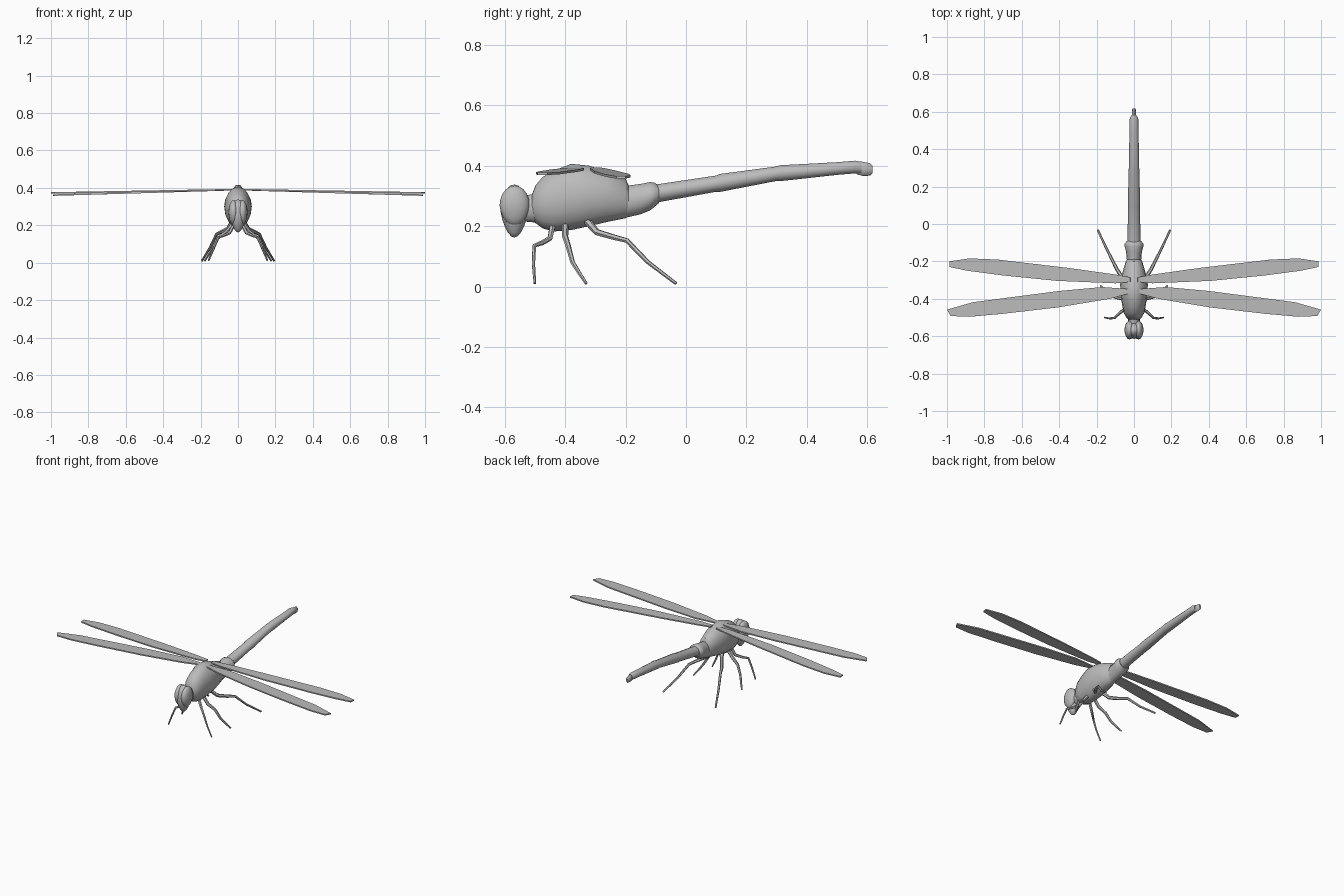
import bpy, bmesh, math

cube = bpy.data.objects.get("Cube")
if cube:
    bpy.data.objects.remove(cube, do_unlink=True)

grey = bpy.data.materials.new("plain grey")
grey.use_nodes = True
grey.diffuse_color = (0.5, 0.5, 0.5, 1)
grey.node_tree.nodes["Principled BSDF"].inputs["Base Color"].default_value = (0.5, 0.5, 0.5, 1)


def finish(obj, angle=40, smooth=True):
    """Give an object its material and shading."""
    obj.data.materials.clear()
    obj.data.materials.append(grey)
    bpy.ops.object.select_all(action='DESELECT')
    obj.select_set(True)
    bpy.context.view_layer.objects.active = obj
    if obj.type == 'MESH' and smooth:
        bpy.ops.object.shade_smooth_by_angle(angle=math.radians(angle))


def from_bmesh(name, bm):
    bmesh.ops.recalc_face_normals(bm, faces=bm.faces)
    mesh = bpy.data.meshes.new(name)
    bm.to_mesh(mesh)
    bm.free()
    obj = bpy.data.objects.new(name, mesh)
    bpy.context.collection.objects.link(obj)
    return obj


def loft(name, stations, sides=14):
    """Skin oval rings along y; a station is y, bottom z, top z, half width."""
    bm = bmesh.new()
    rings = []
    for y, low, high, half in stations:
        ring = []
        for i in range(sides):
            a = 2 * math.pi * i / sides
            z = (low + high) / 2 + (high - low) / 2 * math.sin(a)
            ring.append(bm.verts.new((half * math.cos(a), y, z)))
        rings.append(ring)
    for r, s in zip(rings, rings[1:]):
        for i in range(sides):
            j = (i + 1) % sides
            bm.faces.new((r[i], r[j], s[j], s[i]))
    bm.faces.new(rings[0])
    bm.faces.new(rings[-1])
    obj = from_bmesh(name, bm)
    finish(obj)
    return obj


def mirror(obj):
    obj.modifiers.new("Mirror", 'MIRROR').use_axis[0] = True


def ellipsoid(name, centre, radii, taper=0.0):
    """Oval ball, narrowed towards its lower end by the taper."""
    bm = bmesh.new()
    bmesh.ops.create_uvsphere(bm, u_segments=16, v_segments=10, radius=1)
    for v in bm.verts:
        x, y, z = v.co
        k = 1 + taper * min(z, 0)
        v.co = (centre[0] + x * radii[0] * k, centre[1] + y * radii[1] * k,
                centre[2] + z * radii[2])
    obj = from_bmesh(name, bm)
    finish(obj)
    return obj


# Head with a tapered face, paired eyes and a neck
ellipsoid("head", (0, -0.568, 0.25), (0.042, 0.046, 0.088), 0.25)
eye = ellipsoid("eyes", (0.024, -0.567, 0.268), (0.027, 0.05, 0.066), 0.1)
mirror(eye)
loft("neck", [(-0.545, 0.215, 0.3, 0.028), (-0.49, 0.21, 0.31, 0.034)])

# Thorax
loft("thorax", [
    (-0.51, 0.225, 0.305, 0.03), (-0.498, 0.21, 0.335, 0.042),
    (-0.475, 0.193, 0.362, 0.055), (-0.44, 0.182, 0.383, 0.062),
    (-0.38, 0.187, 0.406, 0.072), (-0.32, 0.2, 0.4, 0.074),
    (-0.26, 0.214, 0.38, 0.062), (-0.2, 0.226, 0.357, 0.044),
    (-0.19, 0.235, 0.335, 0.038)], 16)

# Waist with its collar
loft("waist", [
    (-0.21, 0.224, 0.333, 0.037), (-0.15, 0.238, 0.341, 0.042),
    (-0.12, 0.25, 0.347, 0.05), (-0.105, 0.262, 0.345, 0.05),
    (-0.09, 0.275, 0.335, 0.038)])

# Long tail in three slightly stepped segments, then the claspers
loft("tail", [
    (-0.11, 0.275, 0.337, 0.035), (0.1, 0.313, 0.368, 0.032),
    (0.11, 0.312, 0.373, 0.033), (0.3, 0.349, 0.398, 0.028),
    (0.31, 0.348, 0.402, 0.028), (0.5, 0.369, 0.412, 0.024),
    (0.56, 0.374, 0.417, 0.023), (0.58, 0.373, 0.413, 0.016)])
loft("tail_tip", [
    (0.565, 0.372, 0.414, 0.011), (0.585, 0.366, 0.413, 0.012),
    (0.61, 0.367, 0.408, 0.01), (0.617, 0.375, 0.4, 0.007)], 8)


def wing(name, outline, root_z, droop):
    """Thin flat blade, drooping towards its tip, on both sides."""
    bm = bmesh.new()
    bm.faces.new([bm.verts.new((x, y, root_z - droop * x)) for x, y in outline])
    obj = from_bmesh(name, bm)
    finish(obj, smooth=False)
    solid = obj.modifiers.new("Thickness", 'SOLIDIFY')
    solid.thickness = 0.008
    solid.offset = 0
    mirror(obj)


wing("front_wings", [
    (0.02, -0.37), (0.13, -0.4), (0.4, -0.445), (0.7, -0.48), (0.88, -0.496),
    (0.98, -0.492), (1.0, -0.458), (0.86, -0.418), (0.4, -0.358),
    (0.17, -0.337), (0.02, -0.348)], 0.391, 0.018)
wing("hind_wings", [
    (0.02, -0.31), (0.1, -0.317), (0.41, -0.304), (0.7, -0.275), (0.89, -0.25),
    (0.985, -0.23), (0.988, -0.2), (0.88, -0.184), (0.73, -0.19),
    (0.35, -0.235), (0.1, -0.27), (0.02, -0.285)], 0.391, 0.03)


def leg(name, path, thick):
    """Tapered round limb along a bent path, on both sides."""
    curve = bpy.data.curves.new(name, 'CURVE')
    curve.dimensions = '3D'
    curve.bevel_depth = thick
    curve.bevel_resolution = 1
    curve.use_fill_caps = True
    line = curve.splines.new('POLY')
    line.points.add(len(path) - 1)
    for i, (p, co) in enumerate(zip(line.points, path)):
        p.co = (*co, 1)
        p.radius = 1.15 - 0.65 * i / (len(path) - 1)
    obj = bpy.data.objects.new(name, curve)
    bpy.context.collection.objects.link(obj)
    finish(obj)
    bpy.ops.object.convert(target='MESH')
    obj = bpy.context.object
    finish(obj, 50)
    mirror(obj)


# Three pairs of jointed legs
leg("front_legs", [
    (0.02, -0.44, 0.21), (0.045, -0.45, 0.16), (0.075, -0.475, 0.145),
    (0.105, -0.502, 0.135), (0.13, -0.505, 0.075), (0.158, -0.5, 0.01)], 0.009)
leg("middle_legs", [
    (0.025, -0.4, 0.21), (0.06, -0.4, 0.165), (0.105, -0.39, 0.135),
    (0.135, -0.375, 0.08), (0.158, -0.35, 0.04), (0.178, -0.33, 0.01)], 0.01)
leg("hind_legs", [
    (0.03, -0.33, 0.22), (0.055, -0.295, 0.18), (0.09, -0.245, 0.165),
    (0.115, -0.195, 0.152), (0.15, -0.125, 0.08), (0.193, -0.033, 0.01)], 0.011)
